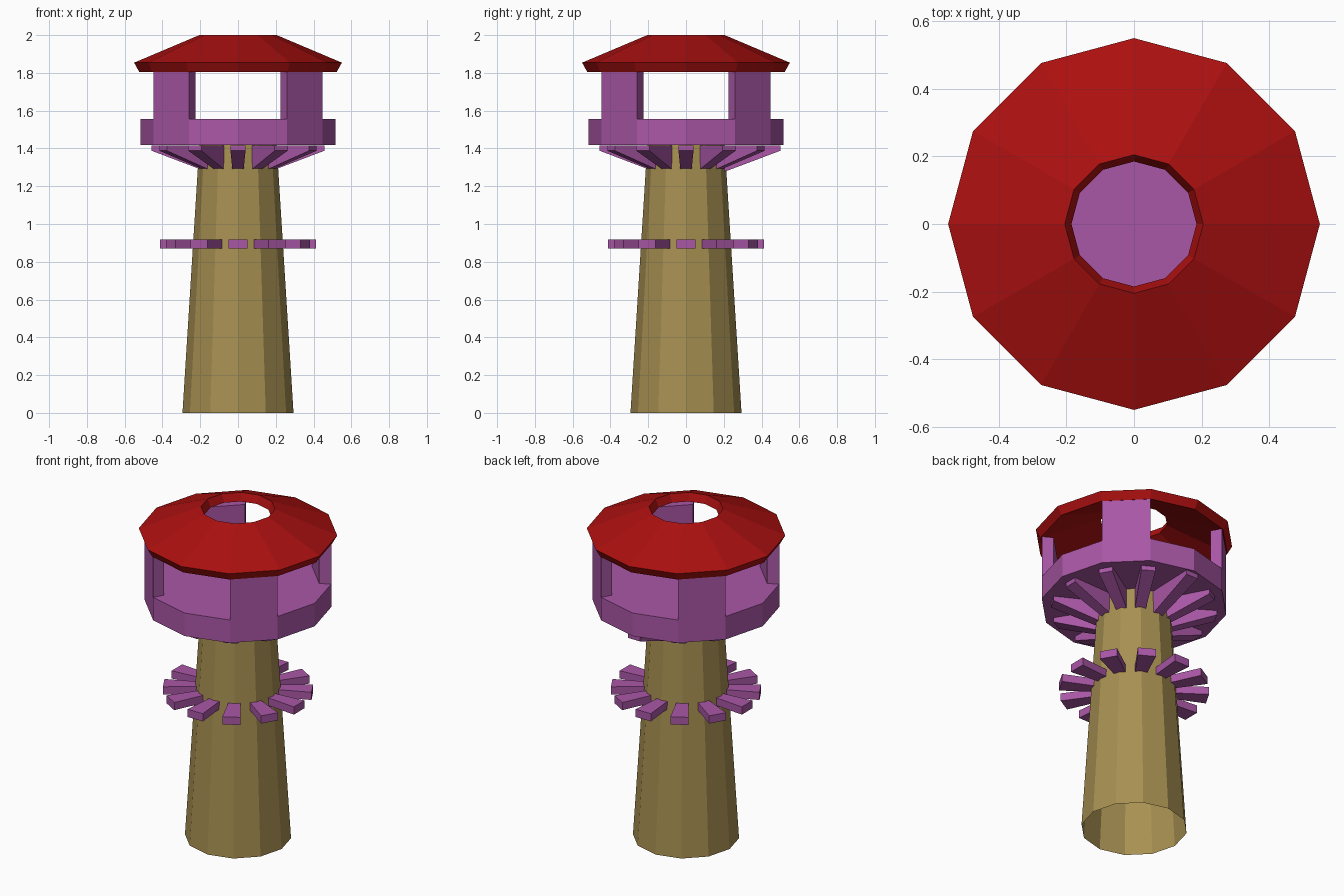
import bpy
from math import cos, sin, tau

SIDES = 12

cube = bpy.data.objects.get("Cube")
if cube:
    bpy.data.objects.remove(cube, do_unlink=True)


def make_material(name, rgb):
    mat = bpy.data.materials.new(name)
    mat.use_nodes = True
    colour = (*rgb, 1.0)
    mat.diffuse_color = colour
    mat.node_tree.nodes["Principled BSDF"].inputs["Base Color"].default_value = colour
    return mat


sand = make_material("sand", (0.39, 0.28, 0.085))
purple = make_material("purple", (0.40, 0.095, 0.38))
red = make_material("red", (0.41, 0.005, 0.005))


def add_object(name, verts, faces, mat):
    mesh = bpy.data.meshes.new(name)
    mesh.from_pydata(verts, [], faces)
    mesh.materials.append(mat)
    obj = bpy.data.objects.new(name, mesh)
    bpy.context.collection.objects.link(obj)
    return obj


def polar(r, z, step):
    a = tau * step / SIDES
    return (r * cos(a), r * sin(a), z)


def lathe(name, profile, mat, closed=False, caps=False):
    """Spin (radius, z) points, listed from bottom to top on the outside."""
    n = len(profile)
    verts = [polar(r, z, s) for s in range(SIDES) for r, z in profile]
    faces = []
    for s in range(SIDES):
        a, b = s * n, (s + 1) % SIDES * n
        for i in range(n if closed else n - 1):
            j = (i + 1) % n
            faces.append((a + i, b + i, b + j, a + j))
    if caps:
        faces.append([s * n for s in reversed(range(SIDES))])
        faces.append([s * n + n - 1 for s in range(SIDES)])
    return add_object(name, verts, faces, mat)


BOX_FACES = [(0, 3, 2, 1), (4, 5, 6, 7), (0, 1, 5, 4),
             (1, 2, 6, 5), (2, 3, 7, 6), (3, 0, 4, 7)]


def spoke(name, step, inner, outer, mat):
    """Tapered block pointing outwards; each end is (radius, half width, bottom, top)."""
    a = tau * step / SIDES
    verts = []
    for level in (2, 3):
        for end, side in ((inner, -1), (outer, -1), (outer, 1), (inner, 1)):
            r, w = end[0], end[1] * side
            verts.append((r * cos(a) - w * sin(a), r * sin(a) + w * cos(a), end[level]))
    return add_object(name, verts, BOX_FACES, mat)


# Tapered tower, open at the foot
lathe("tower", [(0.294, 0), (0.205, 1.417)], sand)

# Cabin floor slab
lathe("cabin_floor", [(0.517, 1.417), (0.517, 1.557)], purple, caps=True)

# Thick conical roof with an open top
lathe("roof", [(0.523, 1.806), (0.55, 1.854), (0.205, 2.0), (0.185, 1.953)], red, closed=True)

# Four wall panels on the diagonal sides of the cabin
for step in range(1, SIDES, 3):
    verts = [polar(r, z, s) for z in (1.557, 1.812)
             for r, s in ((0.45, step), (0.517, step), (0.517, step + 1), (0.45, step + 1))]
    add_object("cabin_wall", verts, BOX_FACES, purple)

# Ring of short blocks, and sloping brackets under the floor
for step in range(SIDES):
    spoke("ring_block", step, (0.22, 0.033, 0.87, 0.917), (0.412, 0.051, 0.87, 0.917), purple)
    back = step == SIDES // 4
    reach, drop = (0.50, 0.015) if back else (0.458, 0)
    spoke("floor_bracket", step, (0.2, 0.03, 1.29 - drop, 1.415),
          (reach, 0.04, 1.388, 1.415), purple)
